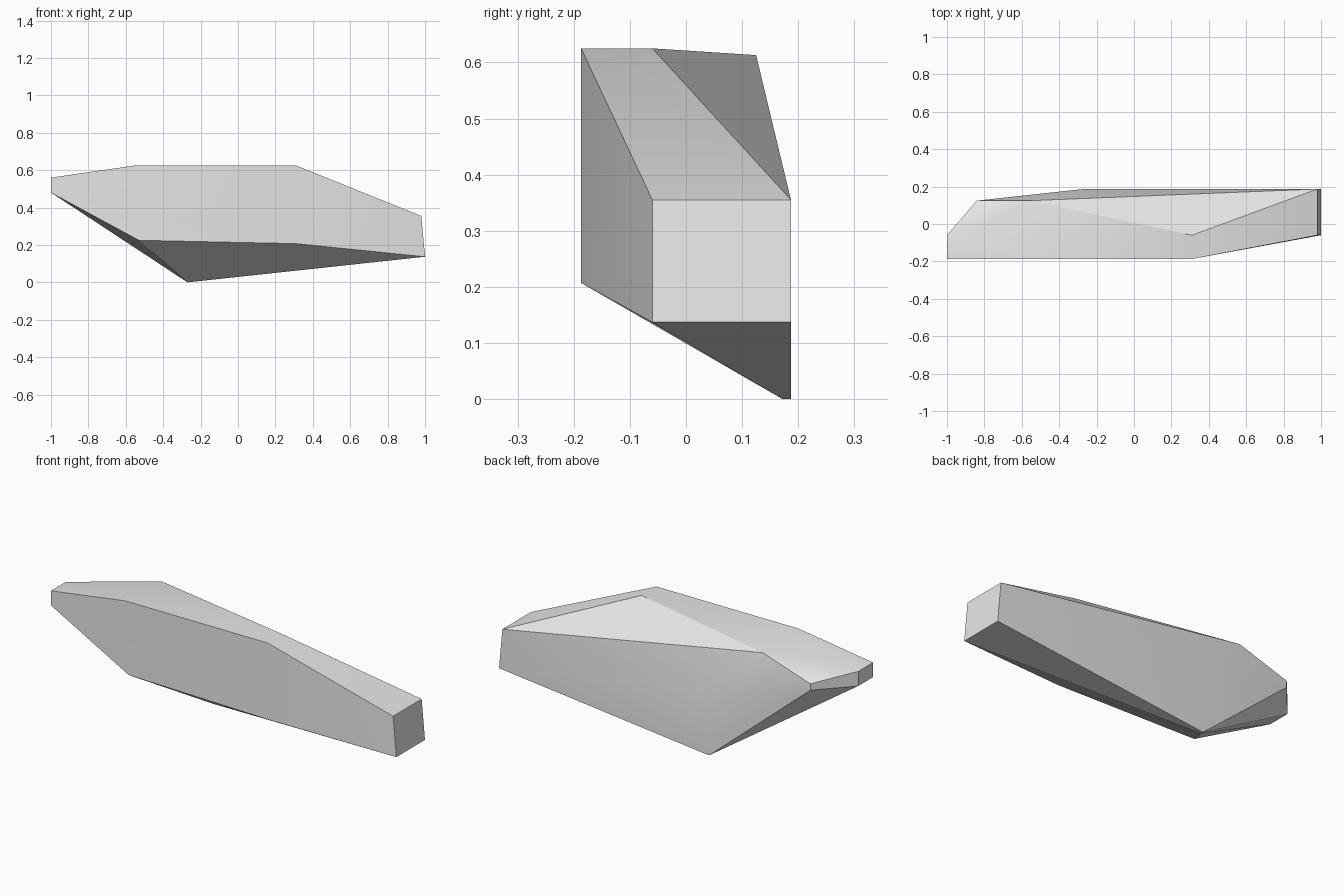
import bpy
import bmesh
import math

if "Cube" in bpy.data.objects:
    bpy.data.objects.remove(bpy.data.objects["Cube"], do_unlink=True)

# One plain stone colour
stone = bpy.data.materials.new("stone_grey")
stone.use_nodes = True
grey = (0.8, 0.8, 0.8, 1)
stone.diffuse_color = grey
stone.node_tree.nodes["Principled BSDF"].inputs["Base Color"].default_value = grey

FRONT, BACK, STEP, CHAMFER = -0.187, 0.187, -0.06, 0.125

corners = [
    # front slab outline
    (-1, FRONT, 0.56), (-0.55, FRONT, 0.625), (0.31, FRONT, 0.625),
    (0.31, FRONT, 0.207), (-0.53, FRONT, 0.225), (-1, FRONT, 0.48),
    # blunt right end
    (0.98, STEP, 0.355), (0.98, BACK, 0.355),
    (1, STEP, 0.137), (1, BACK, 0.137),
    # narrow left end and its back chamfer
    (-1, STEP, 0.56), (-1, STEP, 0.48),
    (-0.84, CHAMFER, 0.52), (-0.84, CHAMFER, 0.485),
    # top ridge
    (0.31, STEP, 0.625), (-0.55, CHAMFER, 0.613),
    # back edge and lowest point
    (-0.27, BACK, 0.355), (-0.27, BACK, 0), (-0.27, 0.172, 0),
]

# Chiselled rock slab: hull around the corners, flat facets merged
bm = bmesh.new()
for corner in corners:
    bm.verts.new(corner)
bmesh.ops.convex_hull(bm, input=bm.verts[:])
bmesh.ops.dissolve_limit(bm, angle_limit=math.radians(1),
                         verts=bm.verts[:], edges=bm.edges[:])
bmesh.ops.recalc_face_normals(bm, faces=bm.faces[:])
mesh = bpy.data.meshes.new("rock_slab")
bm.to_mesh(mesh)
bm.free()
mesh.materials.append(stone)

rock = bpy.data.objects.new("rock_slab", mesh)
bpy.context.collection.objects.link(rock)
bpy.ops.object.select_all(action="DESELECT")
rock.select_set(True)
bpy.context.view_layer.objects.active = rock
bpy.ops.object.shade_smooth_by_angle(angle=math.radians(30))
